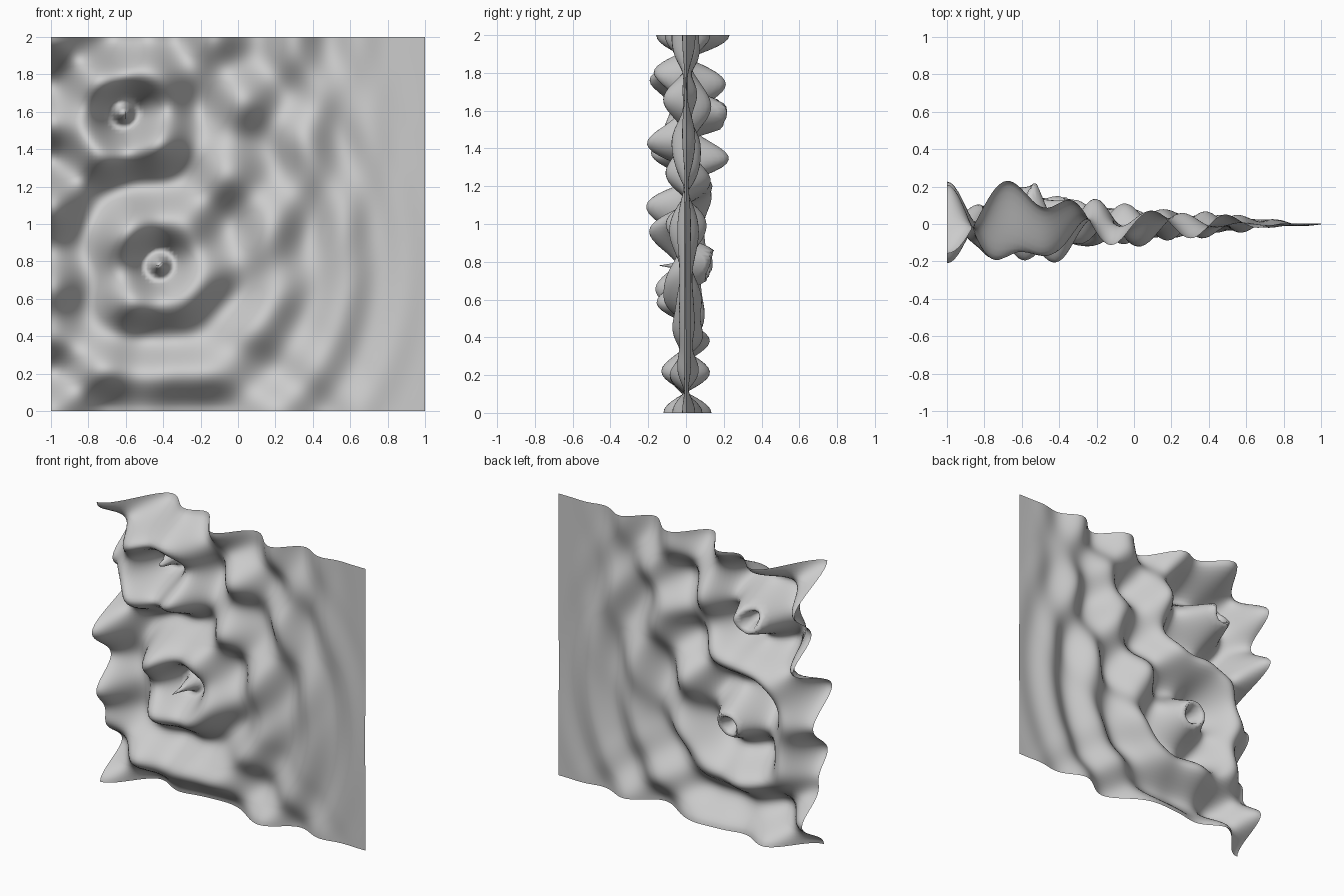
import bpy, bmesh
from math import cos, pi, exp, hypot

if "Cube" in bpy.data.objects:
    bpy.data.objects.remove(bpy.data.objects["Cube"])

WAVELENGTH = 0.4
FIRST_CREST = 0.23
DROPS = [(-0.61, 1.59), (-0.42, 0.78)]

# Ripples bounce off the left, bottom and top edges: mirrored copies of each drop
SOURCES = [(mx, mz) for x, z in DROPS
           for mx in (x, -2 - x)
           for mz in (z, -z, 4 - z)]


def ripple(r):
    """Push toward the front at distance r; the outer waves get shorter."""
    if r > 1.6:
        return 0.0
    t = min(max((1.6 - r) / 0.6, 0), 1)
    fade = t * t * (3 - 2 * t)
    cycles = (r - FIRST_CREST) / WAVELENGTH + 0.35 * max(0, r - 0.63) ** 2
    return 0.095 * exp(-0.95 * r) * fade * cos(2 * pi * cycles)


def core(r):
    """Backward bulge with a narrow forward spike at a drop's centre."""
    spike = 0.36 * max(0, 1 - r / 0.09) ** 1.5
    return spike - 0.06 * exp(-(r / 0.12) ** 2)


# Upright square sheet, displaced along y
bm = bmesh.new()
bmesh.ops.create_grid(bm, x_segments=100, y_segments=100, size=1)
for v in bm.verts:
    x, z = v.co.x, v.co.y + 1
    push = sum(ripple(hypot(x - sx, z - sz)) for sx, sz in SOURCES)
    push += sum(core(hypot(x - sx, z - sz)) for sx, sz in DROPS)
    v.co = (x, -push, z)
bm.normal_update()

mesh = bpy.data.meshes.new("rippled_sheet")
bm.to_mesh(mesh)
bm.free()
for p in mesh.polygons:
    p.use_smooth = True
sheet = bpy.data.objects.new("rippled_sheet", mesh)
bpy.context.collection.objects.link(sheet)
